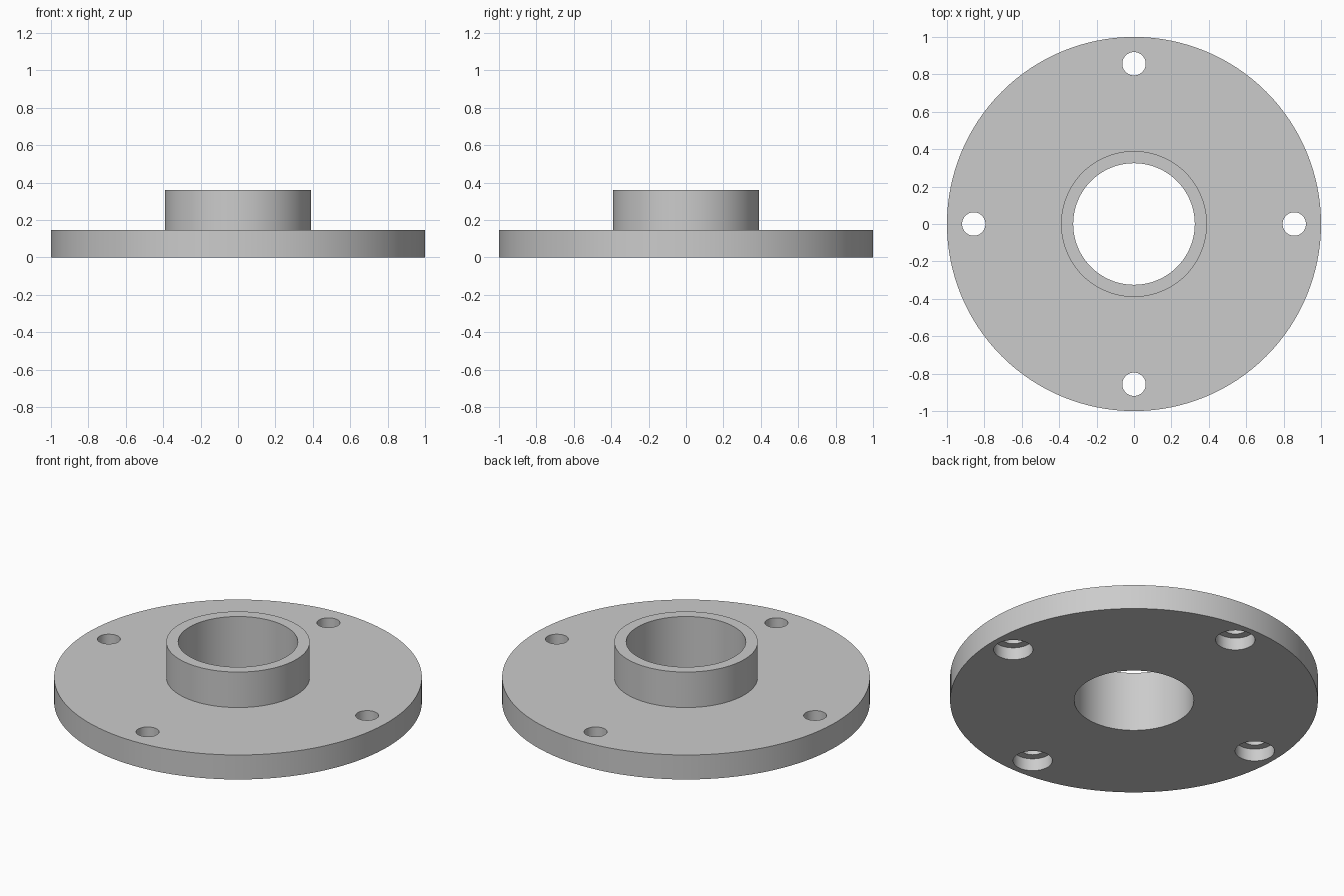
import bpy
import math
from math import cos, sin, pi

if "Cube" in bpy.data.objects:
    bpy.data.objects.remove(bpy.data.objects["Cube"], do_unlink=True)

# Main dimensions
PLATE_R, PLATE_H = 1.0, 0.147
HUB_R, HUB_TOP = 0.39, 0.36
BORE_R = 0.325
BOLT_CIRCLE, BOLT_R = 0.857, 0.0625
COUNTERBORE_R, COUNTERBORE_H = 0.107, 0.074
OVERSHOOT = 0.05

steel = bpy.data.materials.new("grey steel")
steel.use_nodes = True
grey = (0.6, 0.6, 0.6, 1.0)
steel.diffuse_color = grey
steel.node_tree.nodes["Principled BSDF"].inputs["Base Color"].default_value = grey


def lathe(name, profile, segments, closed):
    """Revolve (radius, height) points about z; open profiles get end caps."""
    n = len(profile)
    verts = [(r * cos(2 * pi * s / segments), r * sin(2 * pi * s / segments), z)
             for s in range(segments) for r, z in profile]
    faces = []
    for s in range(segments):
        a, b = s * n, (s + 1) % segments * n
        for i in range(n if closed else n - 1):
            j = (i + 1) % n
            faces.append((a + i, b + i, b + j, a + j))
    if not closed:
        faces.append([s * n for s in reversed(range(segments))])
        faces.append([s * n + n - 1 for s in range(segments)])
    mesh = bpy.data.meshes.new(name)
    mesh.from_pydata(verts, [], faces)
    mesh.materials.append(steel)
    obj = bpy.data.objects.new(name, mesh)
    bpy.context.collection.objects.link(obj)
    return obj


# Round plate and raised hub, turned as one solid around the bore
flange = lathe("flange", [
    (BORE_R, 0), (PLATE_R, 0), (PLATE_R, PLATE_H),
    (HUB_R, PLATE_H), (HUB_R, HUB_TOP), (BORE_R, HUB_TOP),
], 128, True)

# Four bolt holes, counterbored from below
bpy.context.view_layer.objects.active = flange
flange.select_set(True)
for k in range(4):
    cutter = lathe("bolt_hole_cutter", [
        (COUNTERBORE_R, -OVERSHOOT), (COUNTERBORE_R, COUNTERBORE_H),
        (BOLT_R, COUNTERBORE_H), (BOLT_R, PLATE_H + OVERSHOOT),
    ], 48, False)
    cutter.location = (BOLT_CIRCLE * cos(k * pi / 2), BOLT_CIRCLE * sin(k * pi / 2), 0)
    cutter.hide_render = True
    cut = flange.modifiers.new("bolt hole", 'BOOLEAN')
    cut.operation = 'DIFFERENCE'
    cut.solver = 'EXACT'
    cut.object = cutter
    bpy.ops.object.modifier_apply(modifier=cut.name)
    bpy.data.objects.remove(cutter, do_unlink=True)

# Smooth walls with crisp rims
bpy.ops.object.shade_smooth_by_angle(angle=math.radians(30))
